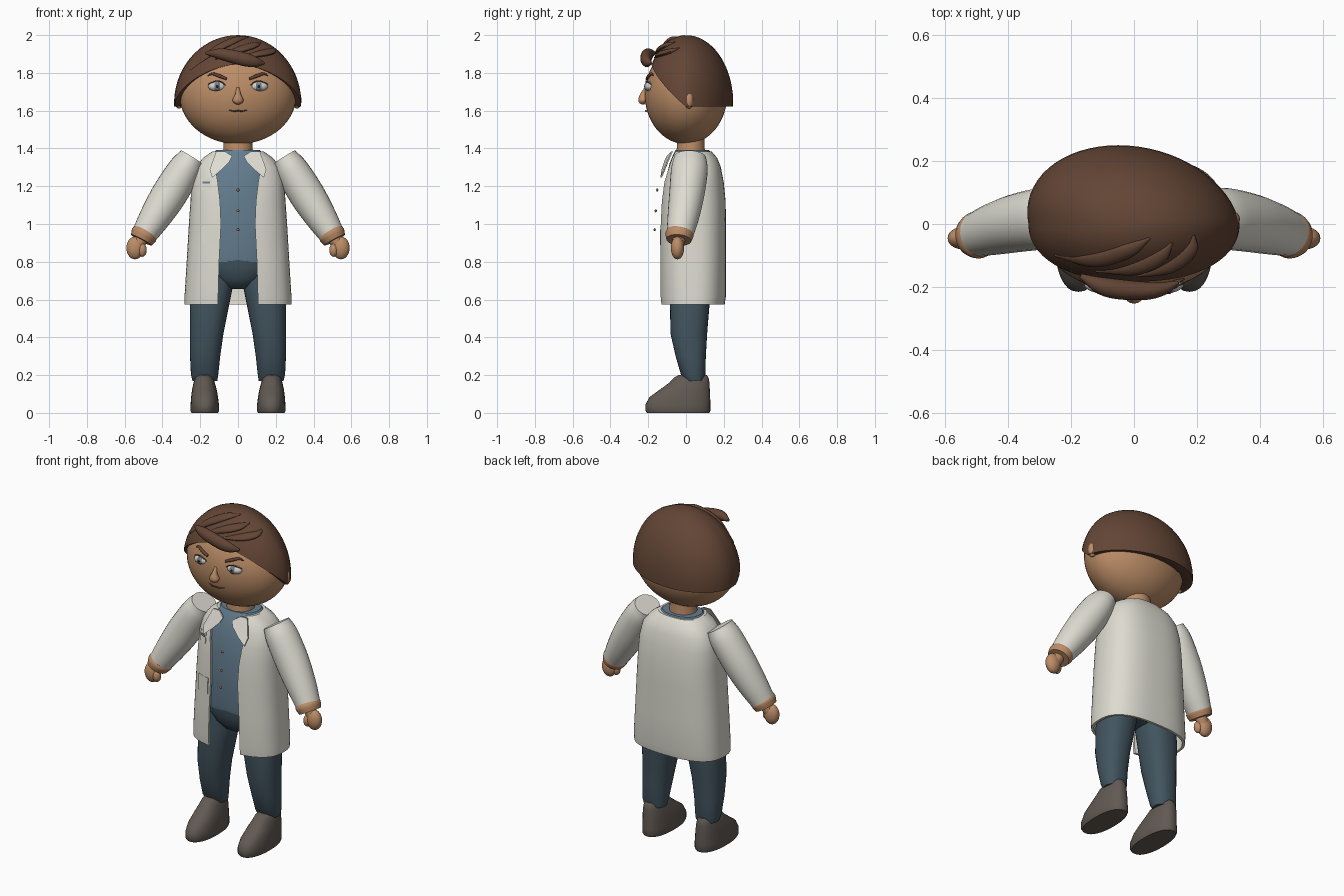
import bpy, bmesh, math
from mathutils import Vector

if "Cube" in bpy.data.objects:
    bpy.data.objects.remove(bpy.data.objects["Cube"])

COLOURS = {
    "skin": (.50, .265, .135), "hair_brown": (.125, .06, .036), "coat_white": (.73, .715, .64),
    "shirt_blue": (.127, .205, .275), "trouser_navy": (.054, .089, .114), "shoe_grey": (.122, .102, .087),
    "eye_white": (.62, .62, .62), "iris_grey": (.17, .2, .22), "pupil_dark": (.015, .012, .01),
    "button_tan": (.32, .15, .06)}
MATS = {}
for key, col in COLOURS.items():
    MATS[key] = bpy.data.materials.new(key)
    MATS[key].diffuse_color = (*col, 1)


def finish(name, bm, mat, angle=40):
    bmesh.ops.recalc_face_normals(bm, faces=bm.faces)
    me = bpy.data.meshes.new(name)
    bm.to_mesh(me)
    bm.free()
    me.materials.append(MATS[mat])
    for p in me.polygons:
        p.use_smooth = True
    me.set_sharp_from_angle(angle=math.radians(angle))
    ob = bpy.data.objects.new(name, me)
    bpy.context.collection.objects.link(ob)
    return ob


def skin(name, rings, mat, caps="fill", angle=40):
    """Join closed rings of points into a surface."""
    bm = bmesh.new()
    vs = [[bm.verts.new(p) for p in r] for r in rings]
    n = len(vs[0])
    for a, b in zip(vs, vs[1:]):
        for i in range(n):
            j = (i + 1) % n
            bm.faces.new((a[i], a[j], b[j], b[i]))
    for r in (vs[0], vs[-1]):
        if caps == "fill":
            bm.faces.new(r)
        elif caps == "strip":
            for i in range(n // 2 - 1):
                bm.faces.new((r[i], r[i + 1], r[n - 2 - i], r[n - 1 - i]))
    return finish(name, bm, mat, angle)


def spow(v, e):
    return math.copysign(abs(v) ** e, v)


def oval(z, cx, cy, rx, ry, t, p=2.0):
    return Vector((cx + rx * spow(math.sin(t), 2 / p), cy - ry * spow(math.cos(t), 2 / p), z))


def loft(name, rows, mat, n=32, p=2.0, angle=40):
    """Stack of ovals: rows of (z, cx, cy, rx, ry)."""
    return skin(name, [[oval(*r, math.tau * i / n, p) for i in range(n)] for r in rows], mat, angle=angle)


def ellipsoid(name, c, r, mat, seg=24, rings=16):
    bm = bmesh.new()
    bmesh.ops.create_uvsphere(bm, u_segments=seg, v_segments=rings, radius=1)
    for v in bm.verts:
        v.co = Vector(c) + Vector((v.co.x * r[0], v.co.y * r[1], v.co.z * r[2]))
    return finish(name, bm, mat, 80)


def catmull(pts, steps):
    p = [Vector(q) for q in pts]
    p = [2 * p[0] - p[1]] + p + [2 * p[-1] - p[-2]]
    out = []
    for i in range(1, len(p) - 2):
        a, b, c, d = p[i - 1:i + 3]
        for k in range(steps):
            t = k / steps
            out.append(.5 * (2 * b + (c - a) * t + (2 * a - 5 * b + 4 * c - d) * t * t
                             + (3 * b - a - 3 * c + d) * t ** 3))
    return out + [p[-2]]


def tube(name, pts, radii, mat, ref=(0, 1, 0), n=20, steps=5, angle=40):
    """Oval tube along a path; radii are (across, along ref)."""
    path = catmull(pts, steps)
    rad = catmull([(a, b, 0) for a, b in radii], steps)
    rings = []
    for i, c in enumerate(path):
        t = (path[min(i + 1, len(path) - 1)] - path[max(i - 1, 0)]).normalized()
        s = t.cross(Vector(ref)).normalized()
        u = s.cross(t)
        rings.append([c + s * rad[i].x * math.cos(k * math.tau / n) + u * rad[i].y * math.sin(k * math.tau / n)
                      for k in range(n)])
    return skin(name, rings, mat, angle=angle)


def plate(name, pts, mat, thick=.008):
    return skin(name, [[Vector(p) for p in pts], [Vector(p) + Vector((0, -thick, 0)) for p in pts]], mat)


# Coat: open C-shaped shell; rows of (z, half width, front y, back y, opening half width)
COAT = [(.575, .283, -.135, .205, .105), (.62, .283, -.14, .212, .105), (.8, .272, -.14, .212, .10),
        (1.0, .26, -.138, .212, .09), (1.12, .252, -.133, .21, .095), (1.22, .245, -.122, .2, .107),
        (1.30, .225, -.102, .185, .12), (1.35, .185, -.088, .165, .115), (1.385, .135, -.07, .135, .09)]
PC = 2.6
rings = []
for z, a, f, b, w in COAT:
    ring = []
    for off in (0, .014):
        ra, rb = a - off, (b - f) / 2 - off
        t0 = math.asin((w / ra) ** (PC / 2))
        arc = [oval(z, 0, (f + b) / 2, ra, rb, t0 + (math.tau - 2 * t0) * i / 47, PC) for i in range(48)]
        ring += arc if off == 0 else arc[::-1]
    rings.append(ring)
skin("coat", rings, "coat_white", "strip", 35)


def coat_y(x, z):
    for r0, r1 in zip(COAT, COAT[1:]):
        if r0[0] <= z <= r1[0]:
            k = (z - r0[0]) / (r1[0] - r0[0])
            a, f, b = [r0[i] + (r1[i] - r0[i]) * k for i in (1, 2, 3)]
            return (f + b) / 2 - (b - f) / 2 * (1 - abs(x / a) ** PC) ** (1 / PC)


def coat_patch(name, x0, x1, z0, z1, mat, lift):
    plate(name, [(x, coat_y(x, z) - lift, z) for x, z in ((x0, z0), (x1, z0), (x1, z1), (x0, z1))], mat, .005)


coat_patch("breast_pocket", -.195, -.14, 1.18, 1.24, "coat_white", 0)
coat_patch("pocket_stripe", -.188, -.147, 1.215, 1.224, "shirt_blue", .003)
coat_patch("lower_pocket", -.19, -.108, .89, .985, "coat_white", 0)

# Shirt, buttons and hips
loft("shirt", [(.80, 0, .03, .215, .145), (.83, 0, .03, .22, .15), (1.0, 0, .032, .225, .158),
               (1.15, 0, .035, .22, .155), (1.25, 0, .038, .21, .142), (1.32, 0, .035, .18, .122),
               (1.37, 0, .035, .14, .102), (1.392, 0, .033, .115, .088)], "shirt_blue", 40, 2.3)
for i, (y, z) in enumerate(((-.152, 1.18), (-.16, 1.07), (-.166, .97))):
    ellipsoid(f"button_{i + 1}", (0, y, z), (.008, .006, .008), "button_tan", 12, 8)
loft("hips", [(.655, 0, .02, .05, .05), (.67, 0, .02, .09, .085), (.71, 0, .025, .15, .12),
              (.77, 0, .028, .2, .142), (.815, 0, .03, .215, .147)], "trouser_navy", 32, 2.2, 70)

# Neck
loft("neck", [(1.36, 0, .025, .085, .08), (1.40, 0, .025, .077, .074), (1.47, 0, .025, .075, .072)], "skin")

for s, side in ((-1, "left"), (1, "right")):
    # Collar flap
    plate(f"{side}_collar", [(s * .115, -.068, 1.385), (s * .15, -.112, 1.29), (s * .137, -.128, 1.245),
                             (s * .09, -.122, 1.285), (s * .045, -.108, 1.33), (s * .03, -.094, 1.36),
                             (s * .07, -.07, 1.385)], "coat_white")
    # Sleeve, cuff, hand and thumb
    tube(f"{side}_sleeve", [(s * .243, .022, 1.352), (s * .285, .018, 1.285), (s * .365, .004, 1.155),
                            (s * .44, -.015, 1.035), (s * .498, -.033, .942)],
         [(.070, .085), (.088, .097), (.094, .093), (.083, .083), (.067, .07)], "coat_white", n=28)
    tube(f"{side}_cuff", [(s * .488, -.033, .958), (s * .497, -.035, .943), (s * .512, -.038, .915)],
         [(.065, .07), (.071, .075), (.062, .066)], "skin", n=28, steps=3)
    tube(f"{side}_wrist", [(s * .505, -.037, .93), (s * .535, -.042, .885)], [(.035, .035), (.035, .03)], "skin")
    ellipsoid(f"{side}_hand", (s * .545, -.045, .873), (.046, .035, .06), "skin")
    ellipsoid(f"{side}_thumb", (s * .507, -.055, .862), (.024, .024, .036), "skin", 16, 10)

    # Trouser leg and shoe
    loft(f"{side}_leg", [(.17, s * .175, .045, .066, .05), (.2, s * .177, .038, .072, .064),
                         (.3, s * .174, .025, .08, .08), (.42, s * .166, .015, .089, .097),
                         (.58, s * .15, .02, .105, .105), (.68, s * .135, .022, .11, .108),
                         (.78, s * .12, .025, .1, .1)], "trouser_navy", 32, 2.3)
    loft(f"{side}_shoe", [(0, s * .176, -.042, .071, .165), (.012, s * .176, -.043, .076, .172),
                          (.045, s * .176, -.043, .075, .172), (.085, s * .177, -.032, .071, .16),
                          (.125, s * .178, -.005, .065, .131), (.16, s * .179, .018, .056, .106),
                          (.185, s * .18, .027, .048, .093), (.2, s * .18, .035, .035, .075)],
         "shoe_grey", 32, 2.3, 50)

    # Ear
    ellipsoid(f"{side}_ear", (s * .312, .015, 1.655), (.024, .025, .045), "skin", 16, 10)
    # Eye with iris and pupil
    ellipsoid(f"{side}_eye", (s * .11, -.19, 1.728), (.048, .028, .026), "eye_white")
    ellipsoid(f"{side}_iris", (s * .11, -.208, 1.728), (.021, .0125, .022), "iris_grey", 16, 10)
    ellipsoid(f"{side}_pupil", (s * .11, -.215, 1.728), (.010, .0075, .010), "pupil_dark", 12, 8)
    # Lid line and brow
    tube(f"{side}_lash", [(s * .062, -.203, 1.73), (s * .085, -.212, 1.75), (s * .115, -.208, 1.757),
                          (s * .158, -.186, 1.74)], [(.003, .003)] * 4, "hair_brown", n=8)
    tube(f"{side}_brow", [(s * .06, -.206, 1.768), (s * .10, -.198, 1.784), (s * .135, -.183, 1.795),
                          (s * .16, -.174, 1.785)], [(.007, .008), (.009, .008), (.007, .007), (.002, .002)],
         "hair_brown", n=10)

# Head, nose and mouth
ellipsoid("head", (0, 0, 1.685), (.31, .218, .262), "skin", 48, 32)
tube("nose", [(0, -.212, 1.72), (0, -.224, 1.685), (0, -.226, 1.655), (0, -.215, 1.638)],
     [(.008, .008), (.016, .018), (.03, .026), (.014, .01)], "skin", n=16, angle=80)
tube("mouth", [(-.05, -.202, 1.603), (-.02, -.211, 1.597), (0, -.213, 1.6), (.02, -.211, 1.597),
               (.05, -.202, 1.603)], [(.002, .003), (.004, .004), (.003, .004), (.004, .004), (.002, .003)],
     "hair_brown", n=8)


# Hair cap: dome whose rim rises over the forehead
def hair_point(t, phi, k=1.0):
    y = -math.cos(t) * math.sin(phi) * (.222 if math.cos(t) > 0 else .25)
    x = .335 * math.sin(t) * math.sin(phi) - .2 * max(y, 0)
    return Vector((x * k, y * k, 1.64 + .36 * math.cos(phi)))


N = 64
rings = []
for row in range(1, 19):
    ring = []
    for i in range(N):
        t = math.tau * i / N
        rim = math.acos((-.018 + .222 * max(0, math.cos(t)) ** 1.1) / .36)
        ring.append(hair_point(t, rim * min(row, 17) / 17, .86 if row == 18 else 1))
    rings.append(ring)
skin("hair_cap", rings, "hair_brown", angle=50)


def hair_top(x, y, lift=0):
    d = 1 - (x / .335) ** 2 - (y / .222) ** 2
    return (x, y, 1.64 + .36 * math.sqrt(max(d, .2)) + lift)


# Swept locks lying on the cap
LOCKS = [[(-.25, -.10), (-.13, -.115), (-.02, -.085), (.05, -.045)],
         [(.19, -.035), (.175, -.085), (.11, -.135), (.01, -.165)],
         [(.12, -.06), (.08, -.105), (0, -.14), (-.12, -.15)]]
for i, pts in enumerate(LOCKS):
    tube(f"hair_lock_{i + 1}", [hair_top(x, y) for x, y in pts],
         [(.004, .004), (.025, .014), (.025, .014), (.004, .004)], "hair_brown", (0, -.5, 1), 14, 6)
tube("front_tuft", [(-.17, -.165, 1.905), (-.09, -.2, 1.9), (.02, -.212, 1.875), (.09, -.205, 1.858),
                    (.14, -.185, 1.85)],
     [(.008, .008), (.03, .03), (.036, .03), (.028, .022), (.006, .006)], "hair_brown", n=18)

for m in bpy.data.materials:
    if m.users and not m.is_grease_pencil:
        m.use_nodes = True
        m.node_tree.nodes["Principled BSDF"].inputs["Base Color"].default_value = m.diffuse_color
